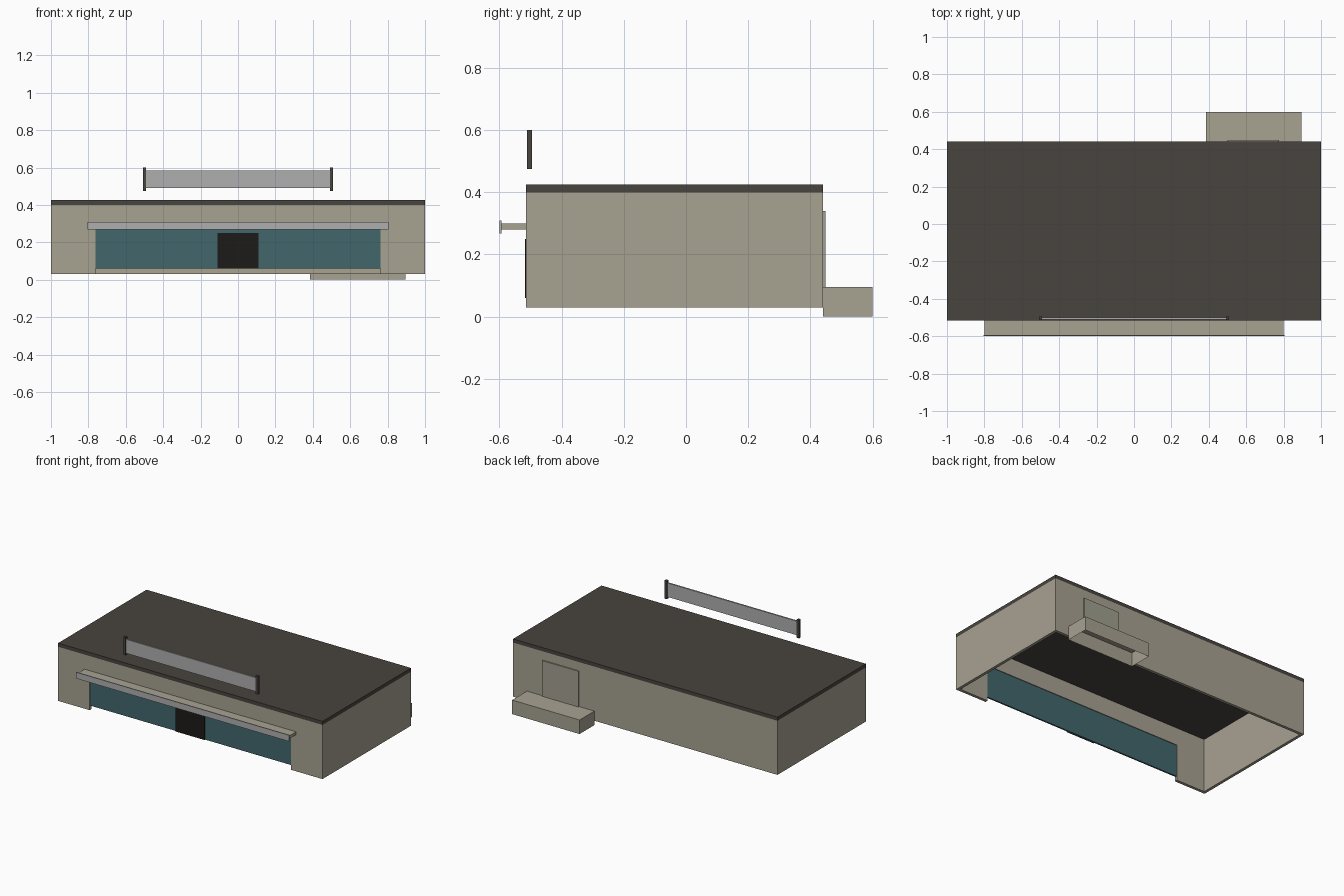
import bpy, bmesh

if "Cube" in bpy.data.objects:
    bpy.data.objects.remove(bpy.data.objects["Cube"])


def material(name, rgb):
    m = bpy.data.materials.new(name)
    m.diffuse_color = (*rgb, 1)
    m.use_nodes = True
    m.node_tree.nodes["Principled BSDF"].inputs["Base Color"].default_value = m.diffuse_color
    return m


BEIGE = material("beige_wall", (0.39, 0.36, 0.285))
DARK = material("dark_roof", (0.065, 0.058, 0.05))
TEAL = material("teal_glass", (0.055, 0.135, 0.15))
BLACK = material("black_door", (0.012, 0.011, 0.01))
GREY = material("light_grey", (0.43, 0.43, 0.43))
DOOR = material("service_door", (0.36, 0.35, 0.28))


def finish(name, bm, mat):
    bmesh.ops.recalc_face_normals(bm, faces=bm.faces)
    me = bpy.data.meshes.new(name)
    bm.to_mesh(me)
    bm.free()
    me.materials.append(mat)
    ob = bpy.data.objects.new(name, me)
    bpy.context.collection.objects.link(ob)
    return ob


def prism(name, plan, z0, z1, mat, open_bottom=False):
    """Extrude a plan outline from z1 down to z0."""
    bm = bmesh.new()
    top = bm.faces.new([bm.verts.new((x, y, z1)) for x, y in plan])
    ext = bmesh.ops.extrude_face_region(bm, geom=[top], use_keep_orig=True)
    for v in ext["geom"]:
        if isinstance(v, bmesh.types.BMVert):
            v.co.z = z0
    if open_bottom:
        low = [f for f in bm.faces if all(abs(v.co.z - z0) < 1e-6 for v in f.verts)]
        bmesh.ops.delete(bm, geom=low, context="FACES_ONLY")
    return finish(name, bm, mat)


def box(name, x0, x1, y0, y1, z0, z1, mat, **kw):
    return prism(name, [(x0, y0), (x1, y0), (x1, y1), (x0, y1)], z0, z1, mat, **kw)


# Building shell: open underneath, with a wide gap in the front
F, B, T, P = -0.515, 0.44, 0.02, 0.762
half = [(P, F + T), (P, F), (1, F), (1, B)]
inner = [(1 - T, B - T), (1 - T, F + T)]
plan = (half + [(-x, y) for x, y in reversed(half)]
        + [(-x, y) for x, y in reversed(inner)] + inner)
prism("outer_walls", plan, 0.03, 0.40, BEIGE)
box("front_lintel", -P, P, F, F + T, 0.28, 0.40, BEIGE)
box("roof", -1, 1, F, B, 0.40, 0.425, DARK)

# Shop front
box("front_glass", -P, P, F + 0.004, F + 0.015, 0.06, 0.28, TEAL)
box("front_door", -0.11, 0.11, F - 0.003, F + 0.004, 0.06, 0.25, BLACK)

# Canopy
box("canopy_slab", -0.80, 0.80, -0.593, F, 0.28, 0.30, BEIGE)
box("canopy_fascia", -0.805, 0.805, -0.60, -0.593, 0.268, 0.31, GREY)

# Sign board above the roof
box("sign_panel", -0.495, 0.495, -0.51, -0.499, 0.49, 0.585, GREY)
for side, s in (("left", -1), ("right", 1)):
    box("sign_post_" + side, s * 0.5 - 0.009, s * 0.5 + 0.009,
        -0.512, -0.495, 0.475, 0.60, DARK)

# Rear loading dock and service door
box("loading_dock", 0.385, 0.895, B, 0.60, 0, 0.096, BEIGE, open_bottom=True)
box("rear_door", 0.50, 0.775, B, B + 0.008, 0.096, 0.34, DOOR)
